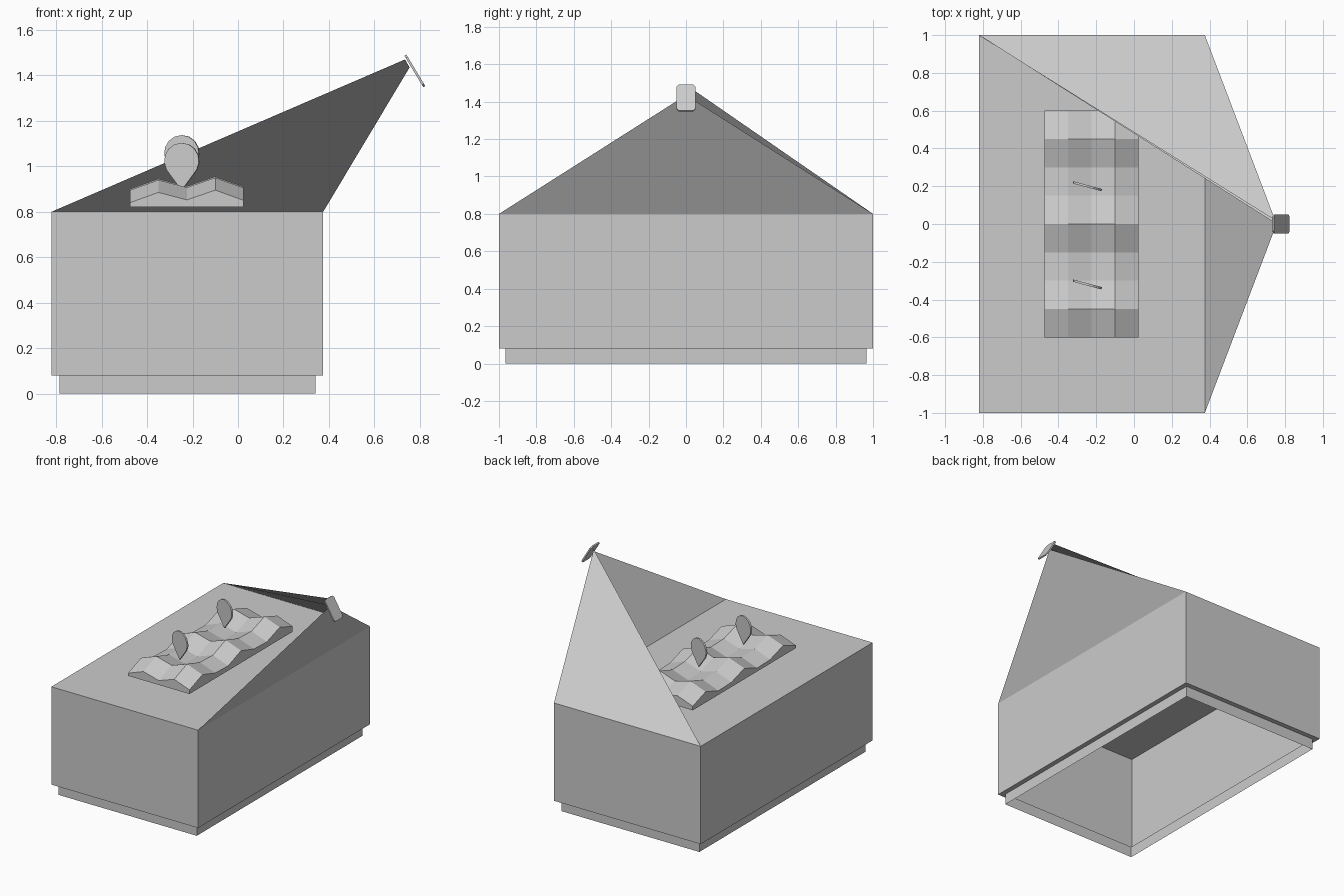
import bpy, bmesh, math
from mathutils import Matrix

if "Cube" in bpy.data.objects:
    bpy.data.objects.remove(bpy.data.objects["Cube"])


def make(name, verts, faces, recalc=True):
    mesh = bpy.data.meshes.new(name)
    mesh.from_pydata(verts, [], faces)
    if recalc:
        bm = bmesh.new()
        bm.from_mesh(mesh)
        bmesh.ops.recalc_face_normals(bm, faces=bm.faces)
        bm.to_mesh(mesh)
        bm.free()
    obj = bpy.data.objects.new(name, mesh)
    bpy.context.collection.objects.link(obj)
    return obj


def plate(name, outline, thickness, matrix):
    """Thin plate: outline in local x/z, extruded along local y."""
    n, t = len(outline), thickness / 2
    verts = [(x, -t, z) for x, z in outline] + [(x, t, z) for x, z in outline]
    faces = [tuple(range(n)), tuple(range(n, 2 * n))]
    faces += [(i, (i + 1) % n, n + (i + 1) % n, n + i) for i in range(n)]
    obj = make(name, verts, faces)
    obj.matrix_world = matrix
    return obj


# Hollow tub: recessed plinth, ledge, walls and top, open underneath
L, R, W, TOP = -0.82, 0.375, 1.0, 0.8


def ring(inset, z):
    return [(L + inset, -W + inset, z), (R - inset, -W + inset, z),
            (R - inset, W - inset, z), (L + inset, W - inset, z)]


verts = ring(0.035, 0) + ring(0.035, 0.08) + ring(0, 0.08) + ring(0, TOP)
faces = [(k * 4 + i, k * 4 + (i + 1) % 4, k * 4 + 4 + (i + 1) % 4, k * 4 + 4 + i)
         for k in range(3) for i in range(4)]
faces.append((12, 13, 14, 15))
make("tub", verts, faces, recalc=False)

# Folded-back cover sheet: two thin panels sharing the back right corner
make("cover_sheet",
     [(L, W, TOP), (R, W, TOP), (R, -W, TOP),
      (0.755, 0.0, 1.435), (0.735, 0.03, 1.47)],
     [(0, 1, 3, 4), (1, 2, 3)], recalc=False)

# Pull tab at the tip of the sheet
a, b, c = 0.05, 0.081, 0.012
tab = [(-a + c, -b), (a - c, -b), (a, -b + c), (a, b - c),
       (a - c, b), (-a + c, b), (-a, b - c), (-a, -b + c)]
plate("pull_tab", tab, 0.01,
      Matrix.Translation((0.778, 0, 1.42)) @ Matrix.Rotation(-math.radians(31), 4, 'Y')
      @ Matrix.Rotation(math.pi / 2, 4, 'Z'))

# Faceted filling: height grid with skirt and flat underside
across = [0.0, 0.045, 0.012, 0.055, 0.01]
along = [0.84, 0.895, 0.85, 0.845, 0.90, 0.855, 0.85, 0.90, 0.85]
nx, ny = len(across), len(along)
verts = [(-0.475 + 0.125 * i, -0.6 + 0.15 * j, along[j] + across[i])
         for j in range(ny) for i in range(nx)]
faces = [(j * nx + i, j * nx + i + 1, (j + 1) * nx + i + 1, (j + 1) * nx + i)
         for j in range(ny - 1) for i in range(nx - 1)]
border = ([i for i in range(nx)] + [j * nx + nx - 1 for j in range(1, ny)]
          + [(ny - 1) * nx + i for i in range(nx - 2, -1, -1)]
          + [j * nx for j in range(ny - 2, 0, -1)])
base, m = len(verts), len(border)
verts += [(verts[v][0], verts[v][1], 0.82) for v in border]
faces += [(border[k], base + k, base + (k + 1) % m, border[(k + 1) % m])
          for k in range(m)]
faces.append(tuple(base + k for k in reversed(range(m))))
make("filling", verts, faces)

# Two upright teardrop scoops
r = 0.079
drop = [(0, -0.13)]
for k in range(11):
    ang = math.radians(-30 + 24 * k)
    drop.append((r * math.cos(ang), r * math.sin(ang)))
for name, y, z in (("front_scoop", -0.32, 1.024), ("back_scoop", 0.2, 1.058)):
    plate(name, drop, 0.012,
          Matrix.Translation((-0.247, y, z)) @ Matrix.Rotation(-math.radians(15), 4, 'Z'))
